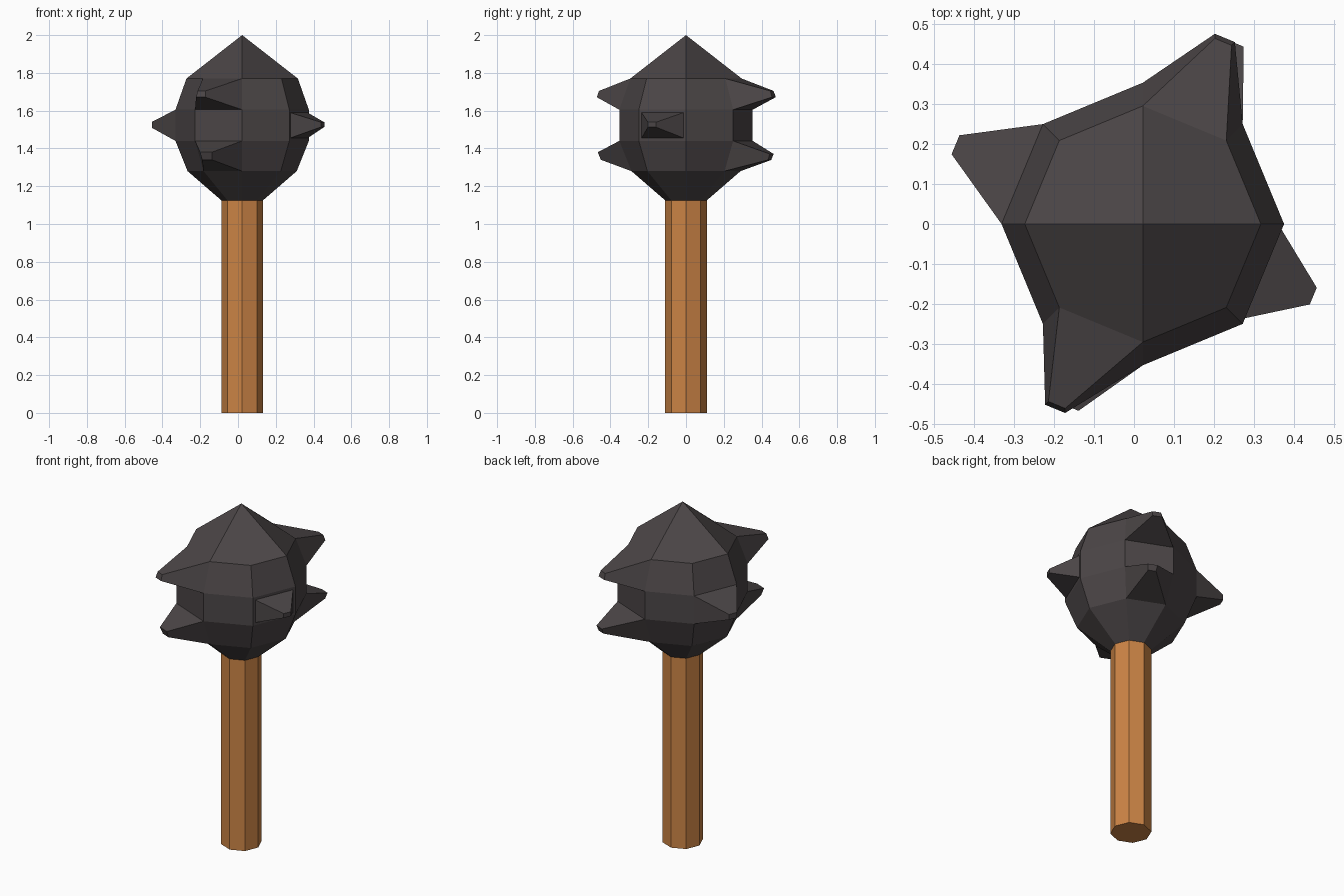
import bpy, bmesh
from math import cos, sin, pi
from mathutils import Vector

if "Cube" in bpy.data.objects:
    bpy.data.objects.remove(bpy.data.objects["Cube"])

N = 8
CX = 0.022  # axis of the club


def material(name, rgb):
    m = bpy.data.materials.new(name)
    m.diffuse_color = (*rgb, 1)
    m.use_nodes = True
    m.node_tree.nodes["Principled BSDF"].inputs["Base Color"].default_value = m.diffuse_color
    return m


def make_object(name, bm, mat):
    bmesh.ops.recalc_face_normals(bm, faces=bm.faces[:])
    mesh = bpy.data.meshes.new(name)
    bm.to_mesh(mesh)
    bm.free()
    mesh.materials.append(mat)
    ob = bpy.data.objects.new(name, mesh)
    bpy.context.collection.objects.link(ob)
    return ob


def lathe(bm, profile):
    """Stack eight-sided rings; returns the rings and faces[band][sector]."""
    rings = [[bm.verts.new((CX + r * cos(2 * pi * i / N), r * sin(2 * pi * i / N), z))
              for i in range(N)] for r, z in profile]
    faces = [[bm.faces.new((a[i], a[(i + 1) % N], b[(i + 1) % N], b[i]))
              for i in range(N)] for a, b in zip(rings, rings[1:])]
    return rings, faces


def spike(bm, face, tip, scale=0.2, inset=0):
    """Pull a facet out to a small blunt tip."""
    if inset:
        bmesh.ops.inset_individual(bm, faces=[face], thickness=inset)
    face = bmesh.ops.extrude_discrete_faces(bm, faces=[face])["faces"][0]
    centre = face.calc_center_median()
    for v in face.verts:
        v.co = Vector(tip) + (v.co - centre) * scale


# Wooden handle
bm = bmesh.new()
rings, _ = lathe(bm, [(0.11, 0), (0.11, 1.125)])
bm.faces.new(rings[0][::-1])
make_object("handle", bm, material("wood", (0.6, 0.23, 0.06)))

# Iron head: faceted ball with pointed cap made of four quads
bm = bmesh.new()
rings, faces = lathe(bm, [(0.11, 1.125), (0.289, 1.28), (0.353, 1.44),
                          (0.353, 1.605), (0.295, 1.77)])
apex = bm.verts.new((CX, 0, 2.0))
top = rings[-1]
for i in range(0, N, 2):
    bm.faces.new((apex, top[i], top[i + 1], top[(i + 2) % N]))
bm.normal_update()

# Spikes: (band, sector, tip centre, tip scale, inset)
for band, sector, tip, scale, inset in [
    (3, 1, (0.225, 0.46, 1.688), 0.2, 0),
    (1, 1, (0.247, 0.448, 1.355), 0.2, 0),
    (3, 5, (-0.195, -0.457, 1.688), 0.2, 0),
    (1, 5, (-0.167, -0.447, 1.36), 0.25, 0),
    (2, 3, (-0.446, 0.198, 1.525), 0.19, 0),
    (2, 7, (0.448, -0.18, 1.526), 0.19, 0.022),
]:
    spike(bm, faces[band][sector], tip, scale, inset)
make_object("spiked_head", bm, material("iron", (0.07, 0.06, 0.062)))
